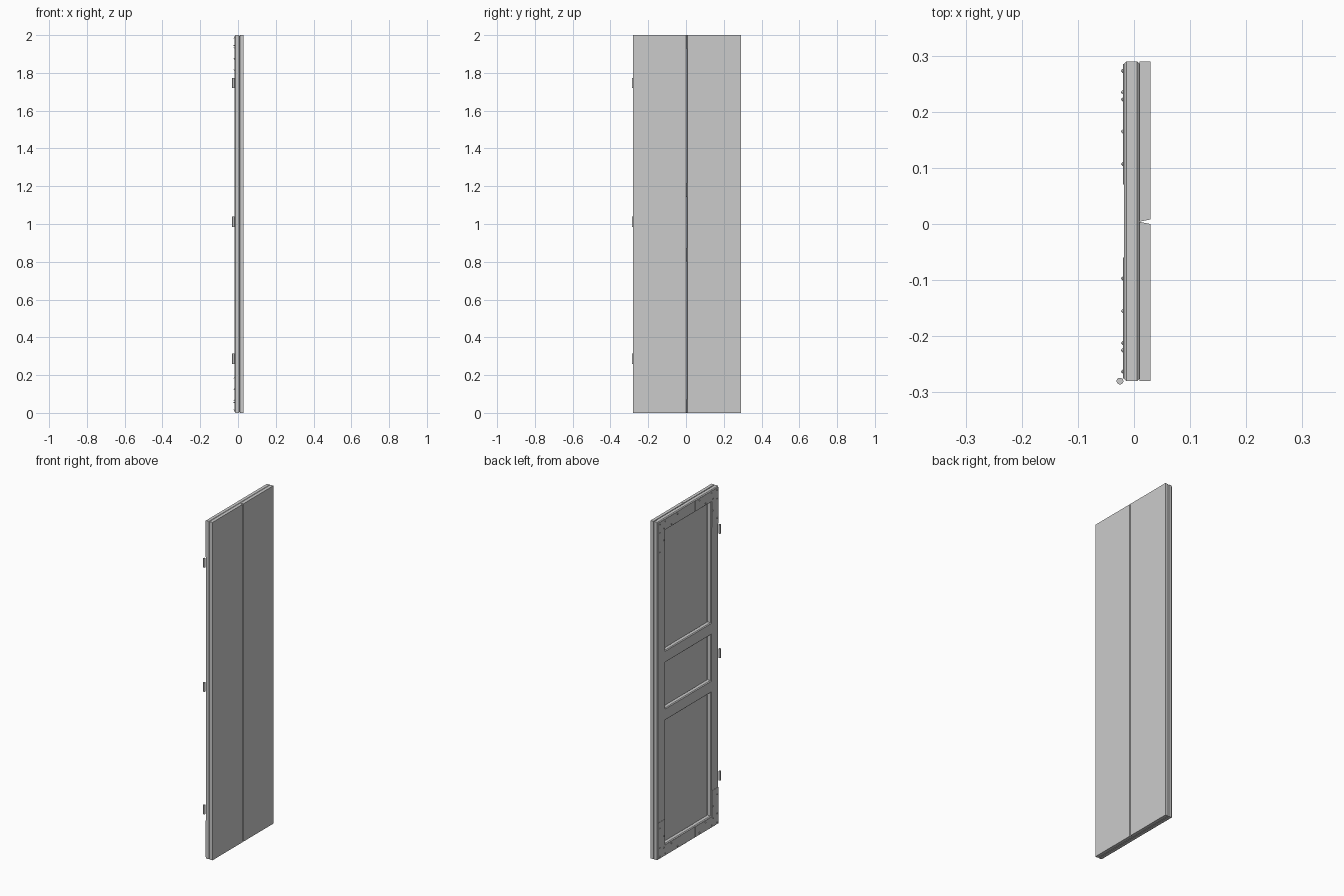
import bpy, bmesh, math
from mathutils import Matrix

if "Cube" in bpy.data.objects:
    bpy.data.objects.remove(bpy.data.objects["Cube"])

grey = bpy.data.materials.new("light grey")
grey.use_nodes = True
grey.diffuse_color = (0.6, 0.6, 0.6, 1)
grey.node_tree.nodes["Principled BSDF"].inputs["Base Color"].default_value = grey.diffuse_color

# Overall door limits and timber sizes
Y0, Y1, Z0, Z1 = -0.28, 0.29, 0.0, 2.0
BACK, MID, FACE = -0.018, 0.010, 0.029
WIDTH, CHAMFER = 0.072, 0.0045
SECTION = [(CHAMFER, BACK), (WIDTH - CHAMFER, BACK), (WIDTH, BACK + CHAMFER),
           (WIDTH, MID - CHAMFER), (WIDTH - CHAMFER, MID), (CHAMFER, MID),
           (0, MID - CHAMFER), (0, BACK + CHAMFER)]


def finish(name, bm):
    bmesh.ops.recalc_face_normals(bm, faces=bm.faces)
    mesh = bpy.data.meshes.new(name)
    bm.to_mesh(mesh)
    bm.free()
    mesh.materials.append(grey)
    obj = bpy.data.objects.new(name, mesh)
    bpy.context.collection.objects.link(obj)
    return obj


def loft(name, rings, closed=False):
    """Skin a list of matching point rings, capped unless closed."""
    bm = bmesh.new()
    rows = [[bm.verts.new(p) for p in ring] for ring in rings]
    n = len(rows[0])
    pairs = list(zip(rows, rows[1:]))
    if closed:
        pairs.append((rows[-1], rows[0]))
    else:
        bm.faces.new(rows[0])
        bm.faces.new(rows[-1])
    for a, b in pairs:
        for i in range(n):
            j = (i + 1) % n
            bm.faces.new((a[i], a[j], b[j], b[i]))
    return finish(name, bm)


# Mitred frame: chamfered section carried round the four corners
corners = [(Y0, Z0, 1, 1), (Y1, Z0, -1, 1), (Y1, Z1, -1, -1), (Y0, Z1, 1, -1)]
loft("frame", [[(x, y + sy * d, z + sz * d) for d, x in SECTION]
               for y, z, sy, sz in corners], closed=True)

# Two middle rails with the same section
for name, base in (("lower_rail", 0.802), ("upper_rail", 1.144)):
    loft(name, [[(x, y, base + d) for d, x in SECTION]
                for y in (Y0 + WIDTH - CHAMFER, Y1 - WIDTH + CHAMFER)])

# Facing boards meeting in a V groove
for name, edge, tip, lip in (("right_board", Y0, 0.0035, 0.0),
                             ("left_board", Y1, 0.0045, 0.008)):
    outline = [(MID, edge), (FACE, edge), (FACE, lip), (MID + 0.001, tip), (MID, tip)]
    loft(name, [[(x, y, z) for x, y in outline] for z in (Z0, Z1)])

# L-shaped corner plates and their zigzag screws
LEG, INSET, INNER = 0.22, 0.005, 0.067
L_SHAPE = [(INSET, INSET), (LEG, INSET), (LEG, INNER), (INNER, INNER),
           (INNER, LEG), (INSET, LEG)]
NEAR, FAR = 0.017, 0.055
STEPS = (0.068, 0.125, 0.183)
screws = [(NEAR, NEAR), (FAR, FAR)]
for i, s in enumerate(STEPS):
    across = FAR if i % 2 else NEAR
    screws += [(s, across), (across, s)]

heads = bmesh.new()
for k, (y, z, sy, sz) in enumerate(corners):
    loft("corner_plate_%d" % (k + 1),
         [[(x, y + sy * a, z + sz * b) for a, b in L_SHAPE]
          for x in (BACK - 0.0015, BACK)])
    for a, b in screws:
        place = (Matrix.Translation((BACK - 0.003, y + sy * a, z + sz * b))
                 @ Matrix.Rotation(-math.pi / 2, 4, 'Y'))
        bmesh.ops.create_cone(heads, cap_ends=True, segments=8, radius1=0.0045,
                              radius2=0.001, depth=0.004, matrix=place)
finish("screw_heads", heads)

# Hinge knuckles
for name, z in (("bottom_hinge", 0.287), ("middle_hinge", 1.012), ("top_hinge", 1.747)):
    bm = bmesh.new()
    bmesh.ops.create_cone(bm, cap_ends=True, segments=24, radius1=0.006, radius2=0.006,
                          depth=0.054, matrix=Matrix.Translation((-0.025, -0.28, z)))
    obj = finish(name, bm)
    bpy.context.view_layer.objects.active = obj
    obj.select_set(True)
    bpy.ops.object.shade_smooth_by_angle()
    obj.select_set(False)
